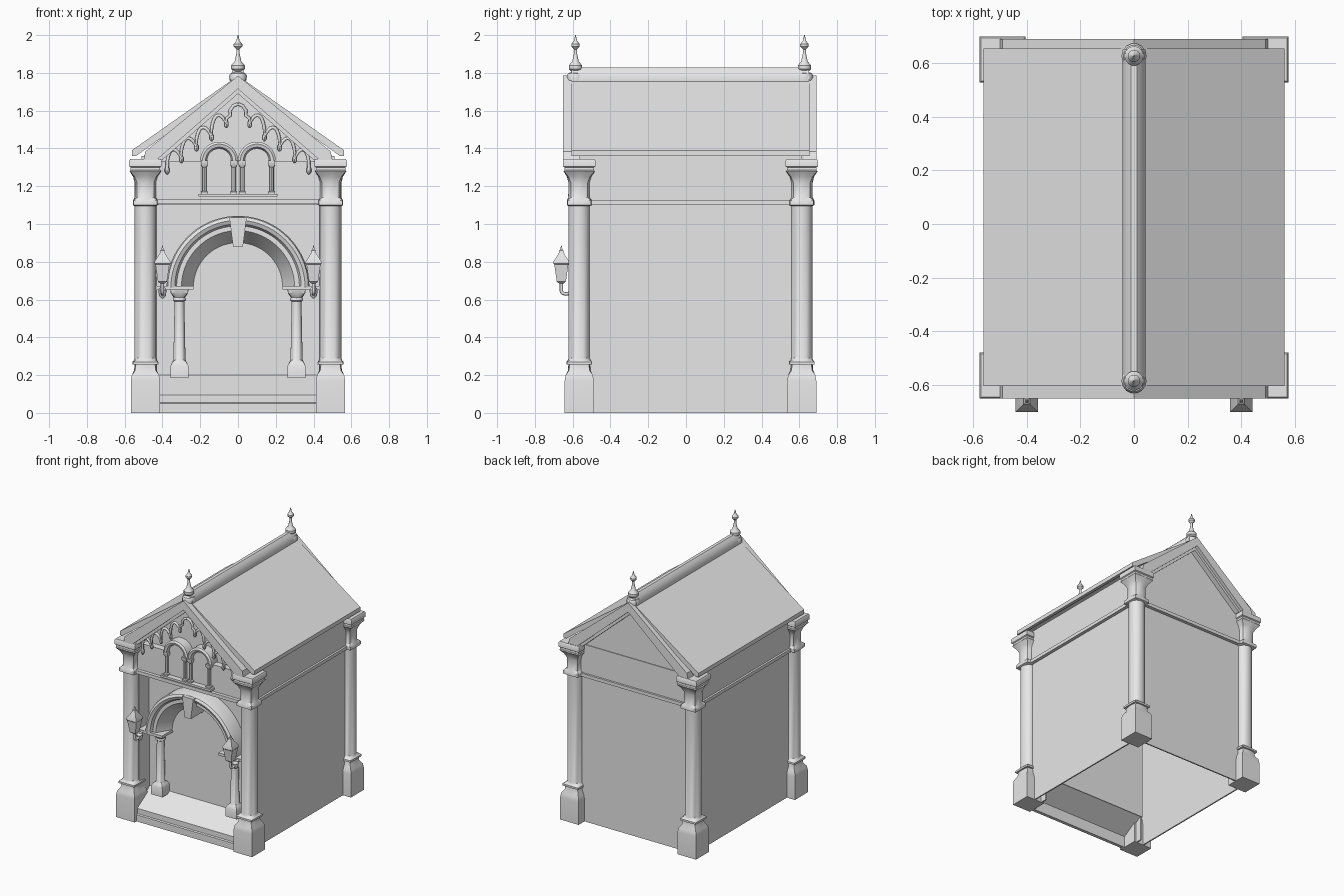
import bpy, bmesh, math
from mathutils import Vector

if "Cube" in bpy.data.objects:
    bpy.data.objects.remove(bpy.data.objects["Cube"])

stone = bpy.data.materials.new("pale_stone")
stone.diffuse_color = (0.8, 0.8, 0.8, 1)
stone.use_nodes = True
stone.node_tree.nodes["Principled BSDF"].inputs["Base Color"].default_value = stone.diffuse_color


def make(name, verts, faces, smooth=True, angle=35):
    """Mesh object with consistent normals and the stone material."""
    me = bpy.data.meshes.new(name)
    me.from_pydata([tuple(v) for v in verts], [], faces)
    bm = bmesh.new()
    bm.from_mesh(me)
    bmesh.ops.recalc_face_normals(bm, faces=bm.faces)
    bm.to_mesh(me)
    bm.free()
    me.materials.append(stone)
    ob = bpy.data.objects.new(name, me)
    bpy.context.collection.objects.link(ob)
    if smooth:
        bpy.ops.object.select_all(action='DESELECT')
        ob.select_set(True)
        bpy.context.view_layer.objects.active = ob
        bpy.ops.object.shade_smooth_by_angle(angle=math.radians(angle))
    return ob


def prism(name, pts, a, b, axis='y', smooth=False):
    """Extrude a 2D outline along y (pts are x,z) or along x (pts are y,z)."""
    put = (lambda p, d: (p[0], d, p[1])) if axis == 'y' else (lambda p, d: (d, p[0], p[1]))
    n = len(pts)
    verts = [put(p, a) for p in pts] + [put(p, b) for p in pts]
    faces = [list(range(n)), list(range(n, 2 * n))]
    faces += [(i, (i + 1) % n, (i + 1) % n + n, i + n) for i in range(n)]
    return make(name, verts, faces, smooth)


def box(name, x0, x1, y0, y1, z0, z1):
    return prism(name, [(x0, z0), (x1, z0), (x1, z1), (x0, z1)], y0, y1)


def loft(name, x, y, rings, seg=16, turn=0.0):
    """Stack of rings (z, half width, squareness): 0 is round, 1 is square."""
    verts, faces = [], []
    for z, r, q in rings:
        for i in range(seg):
            t = 2 * math.pi * i / seg + turn
            c, s = math.cos(t), math.sin(t)
            k = r * ((1 - q) + q / max(abs(c), abs(s)))
            verts.append((x + c * k, y + s * k, z))
    for j in range(len(rings) - 1):
        for i in range(seg):
            m = (i + 1) % seg
            faces.append((j * seg + i, j * seg + m, (j + 1) * seg + m, (j + 1) * seg + i))
    faces += [list(range(seg)), list(range((len(rings) - 1) * seg, len(rings) * seg))]
    return make(name, verts, faces)


def arch(name, cx, cz, profile, seg=32):
    """Half-circle sweep of a closed (radius, y) profile."""
    n = len(profile)
    verts, faces = [], []
    for i in range(seg + 1):
        t = math.pi * i / seg
        verts += [(cx + r * math.cos(t), y, cz + r * math.sin(t)) for r, y in profile]
    for i in range(seg):
        for j in range(n):
            k = (j + 1) % n
            faces.append((i * n + j, i * n + k, i * n + n + k, i * n + n + j))
    faces += [list(range(n)), list(range(seg * n, seg * n + n))]
    return make(name, verts, faces)


def tube(name, pts, r):
    cu = bpy.data.curves.new(name, 'CURVE')
    cu.dimensions = '3D'
    cu.bevel_depth, cu.bevel_resolution, cu.use_fill_caps = r, 2, True
    sp = cu.splines.new('POLY')
    sp.points.add(len(pts) - 1)
    for p, co in zip(sp.points, pts):
        p.co = (*co, 1)
    cu.materials.append(stone)
    ob = bpy.data.objects.new(name, cu)
    bpy.context.collection.objects.link(ob)


FRONT, BACK, SIDE = -0.565, 0.613, 0.49

# Corner columns: square plinth, round shaft, neck ring, flared square capital
column = [(0, .077, 1), (.17, .077, 1), (.2, .072, 1), (.225, .06, .7), (.255, .058, .6),
          (.256, .068, .9), (.27, .068, .9), (.28, .06, .4), (.29, .057, 0), (1.095, .057, 0),
          (1.1, .066, .8), (1.125, .066, .8), (1.14, .058, .2), (1.22, .058, .2),
          (1.25, .065, .6), (1.28, .084, .9), (1.285, .078, 1), (1.3, .078, 1),
          (1.305, .086, 1), (1.335, .086, 1), (1.345, .08, 1)]
for y in (FRONT, BACK):
    for s in (-1, 1):
        loft("corner_column", s * SIDE, y, column)

# Walls
for s in (-1, 1):
    box("side_wall", s * .49, s * .5, FRONT, BACK, 0, 1.12)
    box("side_frieze", s * .49, s * .51, FRONT, BACK, 1.1, 1.36)
    box("side_moulding", s * .49, s * .525, FRONT, BACK, 1.1, 1.125)
    box("porch_jamb", s * .43, s * .44, FRONT, -.44, 0, 1.1)
box("back_wall", -SIDE, SIDE, .61, .62, 0, 1.12)
box("back_frieze", -SIDE, SIDE, .61, .63, 1.1, 1.34)
box("back_moulding", -SIDE, SIDE, .61, .645, 1.1, 1.125)
box("door_wall", -.44, .44, -.44, -.43, .18, .665)
box("spandrel_wall", -.44, .44, -.447, -.43, .665, 1.11)
box("front_frieze", -SIDE, SIDE, -.58, -.55, 1.11, 1.33)
box("front_moulding", -SIDE, SIDE, -.605, -.55, 1.105, 1.13)
box("porch_soffit", -SIDE, SIDE, -.57, -.43, 1.1, 1.11)
box("frieze_ledge", -SIDE, SIDE, -.575, -.52, 1.32, 1.33)

# Gable walls
for name, y in (("front_gable", -.53), ("back_gable", .615)):
    prism(name, [(-.5, 1.32), (.5, 1.32), (.5, 1.36), (0, 1.75), (-.5, 1.36)], y, y + .01)

# Step and sloping porch floor
prism("porch_step", [(-.62, 0), (-.62, .05), (-.61, .055), (-.61, .095), (-.44, .2),
                     (-.44, .18), (-.595, .085), (-.595, 0)], -.425, .425, 'x')

# Roof slopes, raking gable boards
for s in (-1, 1):
    prism("roof_slope", [(0, 1.785), (s * .562, 1.39), (s * .562, 1.36), (s * .54, 1.36),
                         (0, 1.745)], -.605, .655)
    for y0, y1, lip in ((-.65, -.55, -.625), (.61, .69, .665)):
        prism("gable_board", [(0, 1.785), (s * .49, 1.385), (s * .5, 1.34), (s * .43, 1.34),
                              (0, 1.715)], y0, y1)
        prism("gable_inner_board", [(0, 1.74), (s * .44, 1.35), (s * .4, 1.34), (0, 1.69)],
              min(lip, .6) if y0 < 0 else .61, -.54 if y0 < 0 else lip)

# Ridge cap and finials
prism("ridge_cap", [(-.042, 1.755), (-.042, 1.78), (-.03, 1.81), (-.012, 1.828), (.012, 1.828),
                    (.03, 1.81), (.042, 1.78), (.042, 1.755)], -.605, .65, smooth=True)
finial = [(1.76, .045, 0), (1.785, .047, 0), (1.797, .04, 0), (1.805, .022, 0), (1.82, .036, 0),
          (1.84, .036, 0), (1.86, .018, 0), (1.9, .009, 0), (1.925, .009, 0), (1.94, .023, 0),
          (1.952, .023, 0), (1.97, .009, 0), (2.0, .002, 0)]
for y in (-.585, .627):
    loft("finial", 0, y, finial, 14)

# Scalloped valance under the front gable, with beaded edge and pendants
tips = [(.062, 1.53), (.14, 1.46), (.22, 1.405), (.3, 1.345), (.375, 1.285)]
edge = [(0, 1.635), (.025, 1.625), (.042, 1.6), (.04, 1.575), (.06, 1.56), tips[0]]
for (x0, z0), (x1, z1) in zip(tips, tips[1:]):
    for i in range(1, 9):
        f = i / 8
        lift = .075 * math.sin(math.pi * f) ** .6
        edge.append((x0 + (x1 - x0) * f + .2 * lift, z0 + (z1 - z0) * f + lift))
for s in (-1, 1):
    strip = [(s * x, z) for x, z in edge]
    top = [(s * x, max(1.73 - .88 * x, z + .012)) for x, z in edge]
    n = len(edge)
    make("valance", [(x, y, z) for y in (-.6, -.585) for x, z in strip + top],
         [(b + i, b + i + 1, b + n + i + 1, b + n + i) for b in (0, 2 * n) for i in range(n - 1)]
         + [(i, i + 1, 2 * n + i + 1, 2 * n + i) for i in range(n - 1)], False)
    tube("valance_bead", [(x, -.605, z) for x, z in strip], .009)
    for x, z in tips:
        loft("valance_pendant", s * x, -.6, [(z - .022, .004, 0), (z - .01, .013, 0),
                                            (z + .008, .013, 0), (z + .02, .006, 0)], 8)

# Paired arched windows on the frieze
for s in (-1, 1):
    cx = s * .1
    arch("window_arch", cx, 1.335, [(.064, -.53), (.064, -.59), (.072, -.605), (.088, -.61),
                                    (.1, -.6), (.1, -.53)], 20)
    arc = [(cx + .066 * math.cos(a * math.pi / 16), 1.335 + .066 * math.sin(a * math.pi / 16))
           for a in range(17)]
    prism("window_pane", [(cx - .066, 1.155), (cx + .066, 1.155)] + arc, -.584, -.53)
    for d in (-.078, .078):
        loft("window_shaft", cx + d, -.595, [(1.15, .018, 1), (1.17, .018, 1), (1.175, .012, 0),
             (1.3, .012, 0), (1.315, .019, 1), (1.335, .019, 1)], 8, math.pi / 4)
box("window_sill", -.21, .21, -.625, -.57, 1.145, 1.16)

# Portal arch with splayed inside, keystone, imposts and small columns
arch("portal_arch", 0, .665, [(.235, -.445), (.29, -.535), (.3, -.55), (.325, -.55), (.335, -.57),
                              (.355, -.58), (.372, -.57), (.378, -.55), (.378, -.44)], 40)
prism("keystone", [(-.026, .88), (.026, .88), (.046, 1.035), (-.046, 1.035)], -.6, -.44)
small = [(.185, .047, 1), (.25, .047, 1), (.27, .038, .8), (.28, .032, 0), (.59, .026, 0),
         (.595, .034, 0), (.605, .034, 0), (.61, .03, .2), (.635, .046, .9), (.66, .048, 1)]
for s in (-1, 1):
    loft("portal_column", s * .31, -.48, small)
    box("impost", s * .235, s * .435, -.57, -.44, .652, .672)

# Lanterns on curled brackets
for s in (-1, 1):
    x, y = s * .4, -.66
    loft("lantern", x, y, [(.685, .012, 1), (.695, .024, 1), (.785, .037, 1), (.79, .042, 1),
         (.8, .042, 1), (.845, .014, 1), (.86, .012, 1), (.863, .006, 1), (.885, .002, 1)],
         4, math.pi / 4)
    hook = [(x, y, .69), (x, y, .645)]
    hook += [(x, y + .025 - .025 * math.cos(a), .645 - .015 * math.sin(a))
             for a in (math.pi * i / 8 for i in range(1, 9))]
    tube("lantern_bracket", hook + [(x, -.59, .66), (x, -.55, .66)], .009)
    loft("bracket_drop", x, -.6, [(.605, .004, 0), (.62, .018, 0), (.65, .022, 0), (.665, .012, 0)], 10)
